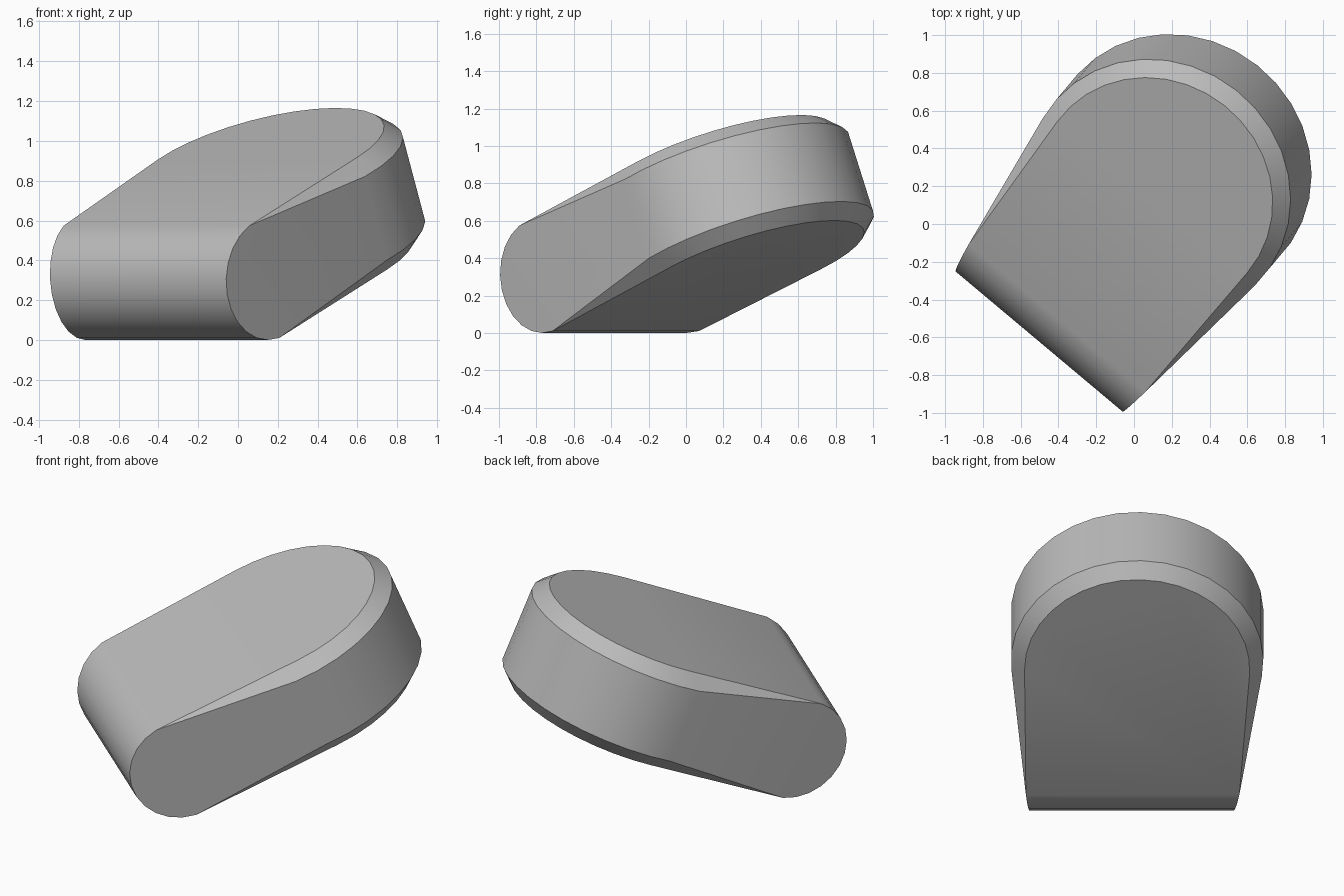
import bpy, bmesh
from math import radians, cos, sin, acos, pi
from mathutils import Matrix, Vector

cube = bpy.data.objects.get("Cube")
if cube:
    bpy.data.objects.remove(cube)

# Main dimensions, in the tilted frame of the part
HINGE_R = 0.3076                       # rounded straight end
START = radians(97.5)                  # where the rounding meets the flat faces
HINGE_SEGS, TIP_SEGS = 11, 18
CENTRE = Vector((-0.018, 0.868))       # centre of the round end
OUTER_R, INNER_R = 0.721, 0.643        # wall and chamfered face radii
WALL = 0.227                           # half height of the wall
FLAT = HINGE_R * sin(START)            # half thickness
RIGHT, LEFT = Vector((0.591, -HINGE_R)), Vector((-0.558, -HINGE_R))


def tangent_angle(point, radius, side):
    d = point - CENTRE
    return Vector((1, 0)).angle_signed(d) * -1 + side * acos(radius / d.length)


def tip_arc(right, left, radius):
    a = tangent_angle(right, radius, 1)
    b = tangent_angle(left, radius, -1) % (2 * pi)
    angles = [a + (b - a) * i / TIP_SEGS for i in range(TIP_SEGS + 1)]
    return [CENTRE + radius * Vector((cos(t), sin(t))) for t in angles]


def along(start, end, p):
    return start.lerp(end, (p - start.y) / (end.y - start.y))


# Outlines: full wall, then the smaller flat face inside the chamfer
outer = tip_arc(RIGHT, LEFT, OUTER_R)
p_start = HINGE_R * cos(START)
inner = tip_arc(along(RIGHT, outer[0], p_start),
                along(LEFT, outer[-1], p_start), INNER_R)

bm = bmesh.new()


def ring(points, q):
    return [bm.verts.new((v.x, v.y, q)) for v in points]


def bridge(a, b):
    for i in range(len(a) - 1):
        bm.faces.new((a[i], a[i + 1], b[i + 1], b[i]))


def hinge_row(corner, end):
    row = []
    for i in range(HINGE_SEGS + 1):
        t = START + (2 * pi - 2 * START) * i / HINGE_SEGS
        v = along(corner, end, HINGE_R * cos(t))
        row.append(bm.verts.new((v.x, v.y, HINGE_R * sin(t))))
    return row


# Rounded straight end
right_row = hinge_row(RIGHT, outer[0])
left_row = hinge_row(LEFT, outer[-1])
bridge(right_row, left_row)

# Flat faces and chamfers, above and below
walls = []
for sign, k in ((1, 0), (-1, -1)):
    face_ring = ring(inner, sign * FLAT)
    wall_ring = ring(outer, sign * WALL)
    bm.faces.new([right_row[k]] + face_ring + [left_row[k]])
    bridge(face_ring, wall_ring)
    bm.faces.new((right_row[k], face_ring[0], wall_ring[0]))
    bm.faces.new((left_row[k], face_ring[-1], wall_ring[-1]))
    walls.append(wall_ring)

# Round wall and the two flat sides
bridge(*walls)
for row, i in ((right_row, 0), (left_row, -1)):
    bm.faces.new(row + [walls[1][i], walls[0][i]])

bmesh.ops.recalc_face_normals(bm, faces=bm.faces)
mesh = bpy.data.meshes.new("rounded_wedge")
bm.to_mesh(mesh)
bm.free()

# Yaw and tilt, resting on the lower line of the rounded end
yaw = Matrix.Rotation(radians(-40), 4, 'Z')
base = yaw @ Vector((0, -0.492, 0)) + Vector((0, 0, HINGE_R))
mesh.transform(Matrix.Translation(base) @ yaw @ Matrix.Rotation(radians(22.4), 4, 'X'))

body = bpy.data.objects.new("rounded_wedge", mesh)
bpy.context.collection.objects.link(body)

grey = bpy.data.materials.new("plain_grey")
grey.use_nodes = True
colour = (0.5, 0.5, 0.5, 1)
grey.diffuse_color = colour
grey.node_tree.nodes["Principled BSDF"].inputs["Base Color"].default_value = colour
mesh.materials.append(grey)

bpy.ops.object.select_all(action='DESELECT')
body.select_set(True)
bpy.context.view_layer.objects.active = body
bpy.ops.object.shade_smooth_by_angle(angle=radians(30))
